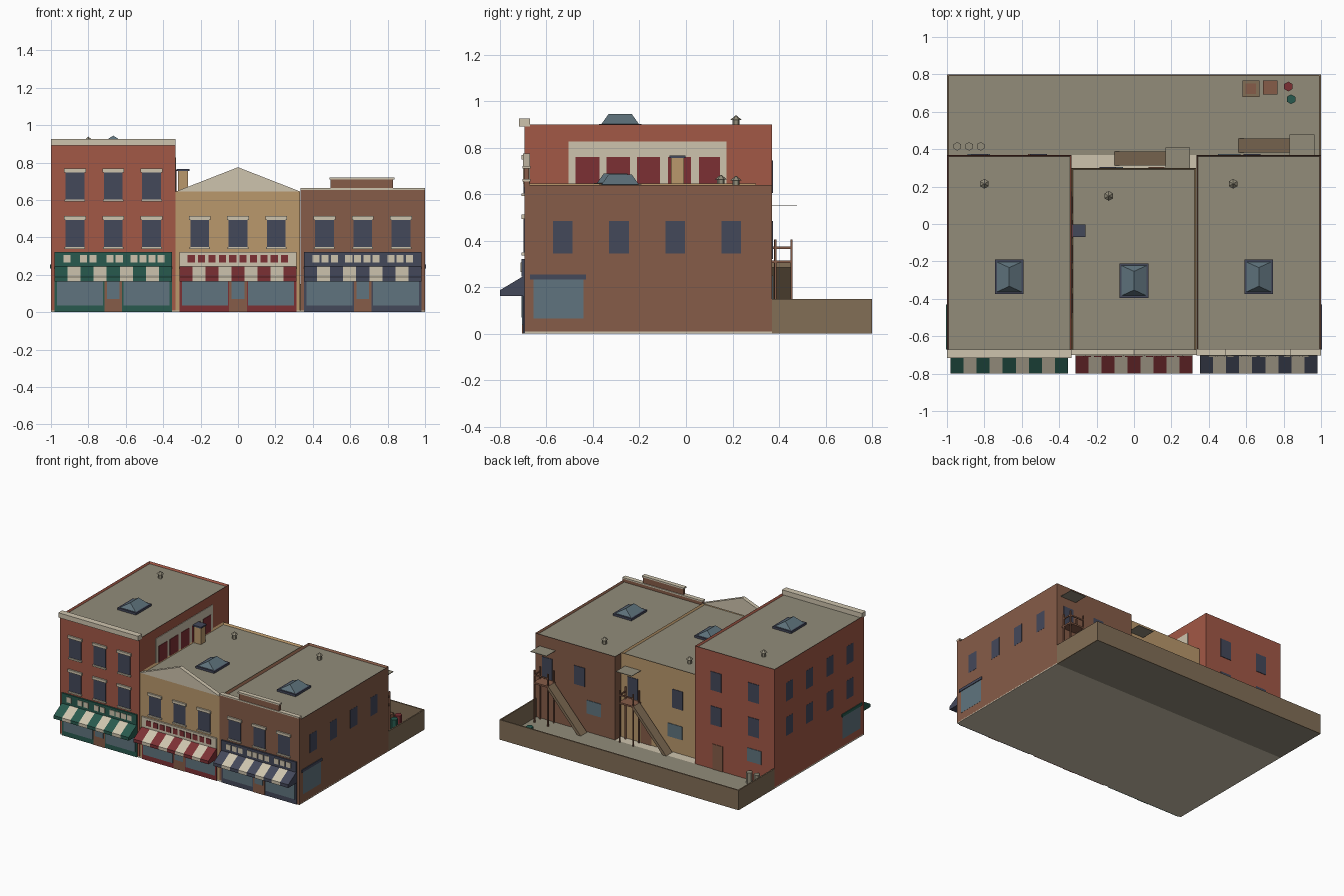
import bpy, bmesh, math
from mathutils import Matrix

if "Cube" in bpy.data.objects:
    bpy.data.objects.remove(bpy.data.objects["Cube"])


def material(name, rgb):
    m = bpy.data.materials.new(name)
    lin = [(c / 255 / 12.92) if c < 10 else ((c / 255 + 0.055) / 1.055) ** 2.4 for c in rgb]
    m.diffuse_color = (*lin, 1)
    m.use_nodes = True
    m.node_tree.nodes["Principled BSDF"].inputs["Base Color"].default_value = m.diffuse_color
    return m


BRICK = material("red brick", (162, 88, 70))
TAN = material("tan plaster", (186, 152, 108))
BROWN = material("brown brick", (134, 92, 72))
CREAM = material("cream trim", (206, 196, 174))
ROOF = material("grey roofing", (146, 140, 122))
GREEN = material("green paint", (40, 90, 78))
RED = material("dark red paint", (124, 48, 52))
NAVY = material("navy paint", (68, 72, 90))
GLASS = material("blue glass", (96, 116, 126))
WOOD = material("weathered wood", (130, 110, 86))


def finish(name, bm, *mats):
    bmesh.ops.recalc_face_normals(bm, faces=bm.faces)
    mesh = bpy.data.meshes.new(name)
    bm.to_mesh(mesh)
    bm.free()
    for m in mats:
        mesh.materials.append(m)
    ob = bpy.data.objects.new(name, mesh)
    bpy.context.collection.objects.link(ob)
    return ob


def add_box(bm, x0, x1, y0, y1, z0, z1):
    mat = Matrix.Translation(((x0 + x1) / 2, (y0 + y1) / 2, (z0 + z1) / 2))
    mat = mat @ Matrix.Diagonal((x1 - x0, y1 - y0, z1 - z0, 1))
    return bmesh.ops.create_cube(bm, size=1, matrix=mat)["verts"]


def boxes(name, mat, *dims):
    bm = bmesh.new()
    for d in dims:
        add_box(bm, *d)
    return finish(name, bm, mat)


def add_prism(bm, pts, shift, index=0):
    """Extrude a closed outline by a shift vector."""
    face = bm.faces.new([bm.verts.new(p) for p in pts])
    new = bmesh.ops.extrude_face_region(bm, geom=[face])["geom"]
    verts = [g for g in new if isinstance(g, bmesh.types.BMVert)]
    bmesh.ops.translate(bm, vec=shift, verts=verts)
    for f in {f for v in list(face.verts) + verts for f in v.link_faces}:
        f.material_index = index


def cylinders(name, mat, r, z0, h, *centres):
    bm = bmesh.new()
    for x, y in centres:
        bmesh.ops.create_cone(bm, cap_ends=True, segments=6, radius1=r, radius2=r, depth=h,
                              matrix=Matrix.Translation((x, y, z0 + h / 2)))
    return finish(name, bm, mat)


FRONT, BACK, MID_BACK = -0.695, 0.37, 0.30
P = 0.006  # thickness of applied panels


def building(name, x0, x1, y1, top, mat):
    """Wall block with a sunken roof behind a thin parapet."""
    bm = bmesh.new()
    add_box(bm, x0, x1, FRONT, y1, 0.004, top)
    bm.faces.ensure_lookup_table()
    roof = max(bm.faces, key=lambda f: f.calc_center_median().z)
    bmesh.ops.inset_region(bm, faces=[roof], thickness=0.012)
    bmesh.ops.translate(bm, vec=(0, 0, -0.014), verts=roof.verts)
    roof.material_index = 1
    finish(name, bm, mat, ROOF)


def front_windows(name, cx, rows):
    panes, trim = [], []
    for z in rows:
        for dx in (-0.205, 0, 0.205):
            x = cx + dx
            panes.append((x - 0.05, x + 0.05, FRONT - 0.004, FRONT, z, z + 0.155))
            trim.append((x - 0.058, x + 0.058, FRONT - 0.012, FRONT, z + 0.148, z + 0.168))
            trim.append((x - 0.055, x + 0.055, FRONT - 0.012, FRONT, z - 0.008, z + 0.003))
    boxes(name + "_window_panes", NAVY, *panes)
    boxes(name + "_lintels_and_sills", CREAM, *trim)


def shop(name, cx, paint, sign, block, blocks):
    w = 0.313
    # painted shop front, glass and door
    boxes(name + "_shop_frame", paint, (cx - w, cx + w, FRONT - P, FRONT, 0, 0.25))
    boxes(name + "_shop_glass", GLASS,
          *[(cx + s - 0.123, cx + s + 0.123, FRONT - 0.009, FRONT, 0.037, 0.165) for s in (-0.177, 0.177)])
    boxes(name + "_shop_door", BROWN, (cx - 0.048, cx + 0.048, FRONT - 0.009, FRONT, 0, 0.165))
    boxes(name + "_door_glass", GLASS, (cx - 0.034, cx + 0.034, FRONT - 0.012, FRONT, 0.07, 0.165))
    # sign band with plain blocks
    boxes(name + "_sign_band", sign, (cx - w, cx + w, FRONT - 0.012, FRONT, 0.245, 0.322))
    boxes(name + "_sign_blocks", block,
          *[(cx + b - 0.019, cx + b + 0.019, FRONT - 0.016, FRONT, 0.265, 0.305) for b in blocks])
    # striped awning
    bm = bmesh.new()
    step = 2 * w / 9
    for i in range(9):
        x = cx - w + i * step
        outline = [(x, FRONT, 0.25), (x, -0.80, 0.187), (x, -0.80, 0.163), (x, FRONT, 0.163)]
        add_prism(bm, outline, (step, 0, 0), i % 2)
    finish(name + "_awning", bm, paint, CREAM)


def skylight(name, x, y, z):
    boxes(name + "_frame", NAVY, (x - 0.077, x + 0.077, y - 0.092, y + 0.092, z - 0.002, z + 0.016))
    bm = bmesh.new()
    base = [bm.verts.new((x + a * 0.066, y + b * 0.08, z + 0.016)) for a, b in ((-1, -1), (1, -1), (1, 1), (-1, 1))]
    s, n = [bm.verts.new((x, y + d, z + 0.058)) for d in (-0.05, 0.05)]
    a, b, c, d = base
    for f in ((a, b, s), (b, c, n, s), (c, d, n), (d, a, s, n), (d, c, b, a)):
        bm.faces.new(f)
    finish(name + "_glass", bm, GLASS)


def vent(name, x, y, z):
    cylinders(name + "_pipe", ROOF, 0.016, z, 0.035, (x, y))
    bm = bmesh.new()
    bmesh.ops.create_cone(bm, cap_ends=True, segments=6, radius1=0.026, radius2=0.002, depth=0.02,
                          matrix=Matrix.Translation((x, y, z + 0.042)))
    finish(name + "_cap", bm, ROOF)


# ground slab, yard floor and fence
boxes("foundation", CREAM, (-1, 1, FRONT, BACK, 0, 0.01))
boxes("yard_floor", ROOF, (-0.995, 0.995, BACK, 0.795, 0, 0.01))
boxes("yard_fence", WOOD, (-1, -0.99, BACK, 0.80, 0, 0.15), (0.99, 1, BACK, 0.80, 0, 0.15),
      (-0.99, 0.99, 0.79, 0.80, 0, 0.15))

# three buildings
building("left_building", -1, -0.335, BACK, 0.90, BRICK)
building("middle_building", -0.334, 0.332, MID_BACK, 0.645, TAN)
building("right_building", 0.333, 1, BACK, 0.64, BROWN)
LEFT, RIGHT = -0.667, 0.667
for nm, cx, vx, vy, top, sy in (("left", LEFT, -0.80, 0.215, 0.886, -0.283),
                                ("middle", 0, -0.135, 0.15, 0.631, -0.303),
                                ("right", RIGHT, 0.53, 0.215, 0.626, -0.283)):
    front_windows(nm, cx, (0.345, 0.60) if nm == "left" else (0.345,))
    skylight(nm + "_skylight", cx, sy, top)
    vent(nm + "_vent", vx, vy, top)

# shop fronts
gap = (-0.248, -0.158, -0.108, -0.018, 0.032, 0.112, 0.16, 0.208, 0.255)
shop("left", LEFT, GREEN, GREEN, CREAM, gap)
shop("middle", 0, RED, CREAM, RED, [-0.25 + i * 0.0555 for i in range(10)])
shop("right", RIGHT, NAVY, NAVY, CREAM, (-0.25, -0.202, -0.152, -0.075, -0.028, 0.022, 0.07, 0.15, 0.2, 0.25))

# roof line trim
boxes("left_cornice", CREAM, (-1, -0.333, -0.717, -0.67, 0.89, 0.926))
bm = bmesh.new()
add_prism(bm, [(-0.333, -0.70, 0.645), (0.333, -0.70, 0.645), (0, -0.70, 0.775)], (0, 0.03, 0))
finish("middle_gable", bm, CREAM)
boxes("right_parapet", BROWN, (0.333, 1, -0.697, -0.672, 0.63, 0.655), (0.495, 0.83, -0.697, -0.675, 0.655, 0.71))
boxes("right_parapet_caps", CREAM, (0.333, 1, -0.702, -0.668, 0.654, 0.664),
      (0.488, 0.837, -0.702, -0.668, 0.709, 0.72))

# chimney
boxes("chimney", TAN, (-0.322, -0.266, -0.064, -0.008, 0.62, 0.757))
boxes("chimney_cap", NAVY, (-0.329, -0.26, -0.07, -0.002, 0.755, 0.766))

# painted panel on the tall side wall
boxes("wall_panel", CREAM, (-0.336, -0.331, -0.505, 0.175, 0.60, 0.826))
boxes("wall_panel_blocks", RED, *[(-0.335, -0.328, -0.475 + i * 0.1325, -0.371 + i * 0.1325 - i * 0.003, 0.62, 0.76)
                                  for i in range(5) if i != 3], (-0.335, -0.328, -0.078, 0.022, 0.62, 0.76))

# side windows and wrapped shop windows
YS = (-0.53, -0.288, -0.047, 0.195)
boxes("right_side_windows", NAVY, *[(0.99, 1.001, y - 0.042, y + 0.042, 0.345, 0.485) for y in YS])
boxes("left_side_windows", NAVY, *[(-1.001, -0.99, y - 0.042, y + 0.042, z, z + 0.14)
                                   for y in YS for z in (0.345, 0.605)])
for nm, s, paint in (("left", -1, GREEN), ("right", 1, NAVY)):
    a, b, c = sorted((s * 0.99, s * 1.001)), sorted((s * 0.99, s * 1.006)), (-0.655, -0.44)
    boxes(nm + "_side_shop_glass", GLASS, (*a, *c, 0.065, 0.235))
    boxes(nm + "_side_shop_header", paint, (*b, -0.67, -0.43, 0.234, 0.255))


# rear windows and doors
def rear(name, mat, y, w, h, *spots):
    boxes(name, mat, *[(x - w / 2, x + w / 2, y - 0.01, y + 0.004, z, z + h) for x, z in spots])


rear("left_rear_windows", NAVY, BACK, 0.09, 0.14, (-0.51, 0.605), (-0.825, 0.605), (-0.51, 0.345), (-0.825, 0.345))
rear("left_rear_glass", GLASS, BACK, 0.12, 0.1, (-0.83, 0.15))
rear("left_rear_door", BROWN, BACK, 0.085, 0.19, (-0.525, 0.01))
rear("middle_rear_windows", NAVY, MID_BACK, 0.09, 0.14, (-0.14, 0.345))
rear("middle_rear_glass", GLASS, MID_BACK, 0.12, 0.1, (-0.12, 0.12))
rear("middle_rear_door", BROWN, MID_BACK, 0.085, 0.19, (0.12, 0.01))
rear("right_rear_windows", NAVY, BACK, 0.09, 0.14, (0.63, 0.345))
rear("right_rear_glass", GLASS, BACK, 0.12, 0.1, (0.51, 0.15))
rear("upper_door_right", NAVY, BACK, 0.085, 0.16, (0.9, 0.32))
rear("upper_door_middle", NAVY, MID_BACK, 0.085, 0.16, (0.235, 0.32))


# rear stairs, landings and door canopies
def stairs(name, x0, x1, x2, y):
    bm = bmesh.new()
    outline = [(x0, y + 0.012, 0.012), (x0 + 0.03, y + 0.012, 0.012), (x1, y + 0.012, 0.285), (x1, y + 0.012, 0.315)]
    add_prism(bm, outline, (0, 0.075, 0))
    finish(name + "_flight", bm, WOOD)
    boxes(name + "_landing", BROWN, (x1, x2 - 0.01, y, y + 0.088, 0.303, 0.315))
    posts = [(x, x + 0.009, yy, yy + 0.009, 0.01, 0.405) for x in (x1, x2 - 0.02) for yy in (y + 0.01, y + 0.079)]
    boxes(name + "_posts", BROWN, *posts)
    boxes(name + "_rail", BROWN, (x1, x2 - 0.011, y + 0.08, y + 0.087, 0.365, 0.375),
          (x2 - 0.019, x2 - 0.012, y + 0.01, y + 0.08, 0.365, 0.375))
    boxes(name + "_canopy", ROOF, (x1, x2, y, y + 0.108, 0.548, 0.552))


stairs("middle_stair", -0.105, 0.168, 0.30, MID_BACK)
stairs("right_stair", 0.56, 0.832, 0.965, BACK)

# things left in the yard
boxes("large_crate", WOOD, (0.58, 0.67, 0.68, 0.766, 0.01, 0.08))
boxes("crate_lid", BROWN, (0.597, 0.653, 0.695, 0.752, 0.075, 0.085))
boxes("small_crate", BROWN, (0.69, 0.766, 0.692, 0.766, 0.01, 0.075))
cylinders("red_drum", RED, 0.026, 0.01, 0.08, (0.825, 0.735))
cylinders("green_drum", GREEN, 0.026, 0.01, 0.08, (0.84, 0.667))
cylinders("grey_bins", ROOF, 0.023, 0.01, 0.085, (-0.945, 0.415), (-0.882, 0.415), (-0.82, 0.415))
